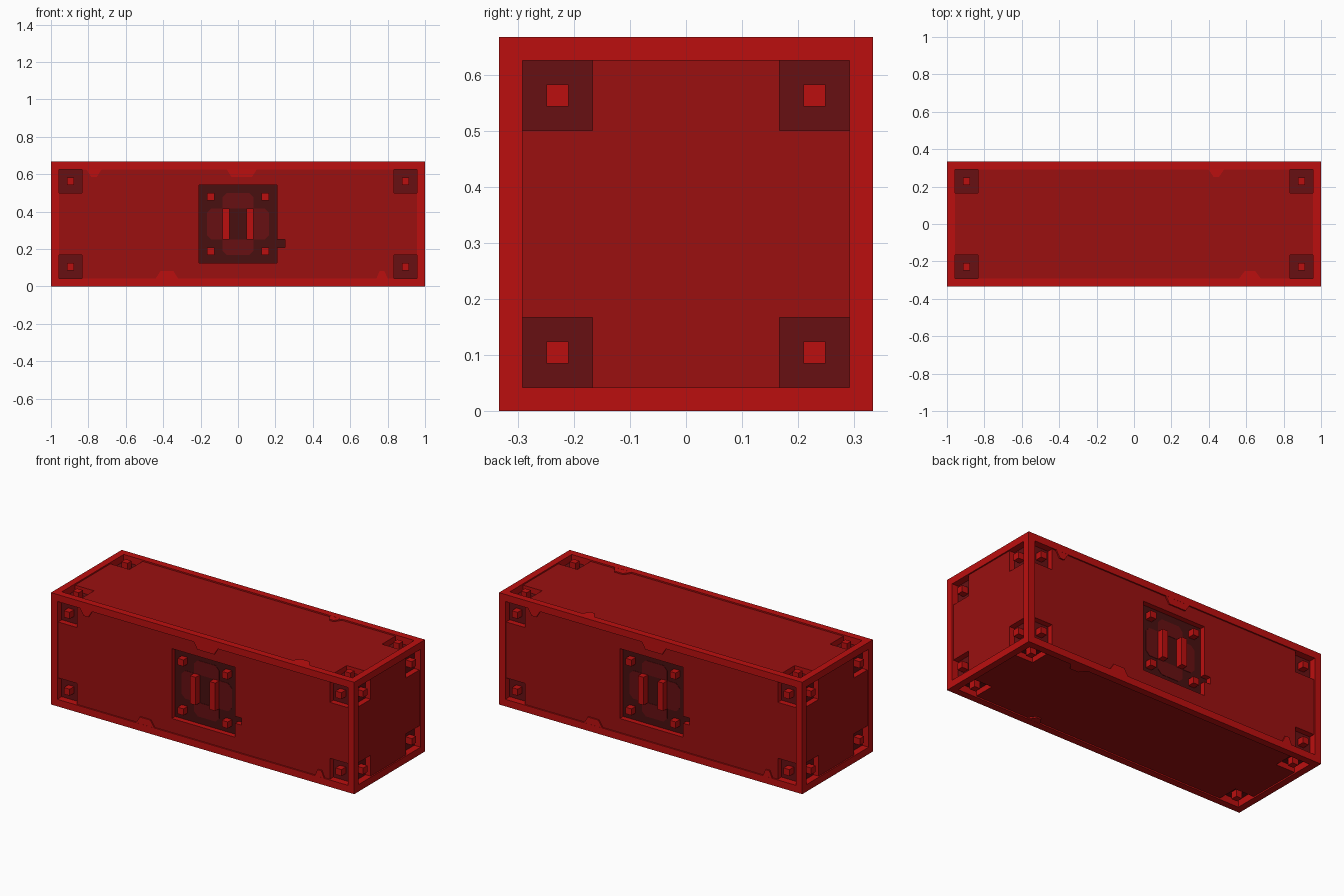
import bpy, bmesh
from mathutils import Matrix, Vector

if "Cube" in bpy.data.objects:
    bpy.data.objects.remove(bpy.data.objects["Cube"])

T = 1 / 24            # grid unit: frame width and pocket depth
L, S = 1.0, 1 / 3     # half length, half width / height
RECESS = 0.008        # panels sit just behind the frame


def material(name, rgb):
    m = bpy.data.materials.new(name)
    m.diffuse_color = (*rgb, 1)
    m.use_nodes = True
    m.node_tree.nodes["Principled BSDF"].inputs["Base Color"].default_value = m.diffuse_color
    return m


BRIGHT = material("bright_red", (0.50, 0.0048, 0.0048))
PANEL = material("panel_red", (0.325, 0.005, 0.005))
POCKET = material("pocket_maroon", (0.135, 0.005, 0.006))
DARK = material("hatch_dark", (0.066, 0.005, 0.005))


def finish(bm, name, mats):
    me = bpy.data.meshes.new(name)
    bm.to_mesh(me)
    bm.free()
    for m in mats:
        me.materials.append(m)
    ob = bpy.data.objects.new(name, me)
    bpy.context.collection.objects.link(ob)
    return ob


def boxes(name, items, mat):
    bm = bmesh.new()
    for centre, size in items:
        bmesh.ops.create_cube(bm, size=1, matrix=Matrix.Translation(centre) @ Matrix.Diagonal((*size, 1)))
    return finish(bm, name, [mat])


def plates(name, mtx, polys, d0, d1, cap, side):
    """Extrude counter-clockwise outlines on one side of the crate from depth d0 out to d1."""
    bm = bmesh.new()
    for pts in polys:
        lo = [bm.verts.new(mtx @ Vector((u, v, d0))) for u, v in pts]
        hi = [bm.verts.new(mtx @ Vector((u, v, d1))) for u, v in pts]
        bm.faces.new(hi)
        for i in range(len(pts)):
            j = (i + 1) % len(pts)
            if pts[i][0] == 0 and pts[j][0] == 0:
                continue  # hidden seam between panel halves
            bm.faces.new((lo[i], lo[j], hi[j], hi[i])).material_index = 1
    return finish(bm, name, [cap, side])


def rect(cu, cv, w, h):
    return [(cu - w / 2, cv - h / 2), (cu + w / 2, cv - h / 2), (cu + w / 2, cv + h / 2), (cu - w / 2, cv + h / 2)]


def mirror(pts):
    return [(-u, v) for u, v in reversed(pts)]


def side_matrix(u, v, half):
    u, v = Vector(u), Vector(v)
    n = u.cross(v)
    m = Matrix((u, v, n)).transposed().to_4x4()
    return Matrix.Translation(Vector((0, 0, S)) + n * half) @ m


# inner core: its surface is the floor of the pockets
boxes("inner_core", [((0, 0, S), (2 * (L - T), 2 * (S - T), 2 * (S - T)))], POCKET)

# outer frame of twelve bars
bars = []
for a in (-1, 1):
    for b in (-1, 1):
        bars.append(((0, a * (S - T / 2), S + b * (S - T / 2)), (2 * L, T, T)))
        bars.append(((a * (L - T / 2), 0, S + b * (S - T / 2)), (T, 2 * (S - T), T)))
        bars.append(((a * (L - T / 2), b * (S - T / 2), S), (T, T, 2 * (S - T))))
boxes("outer_frame", bars, BRIGHT)

# worn chips along the frame: centre, base half width, tip half width, edge
LONG_CHIPS = [(-0.77, 0.04, 0.015, 1), (0.02, 0.08, 0.055, 1), (-0.38, 0.06, 0.035, -1), (0.77, 0.03, 0.013, -1)]
TOP_CHIPS = [(0.44, 0.042, 0.014, 1), (0.62, 0.058, 0.028, -1)]


def chip(c, base, tip, s):
    e, i = s * (S - T), s * (S - 2 * T + 0.002)
    pts = [(c - base, e), (c + base, e), (c + tip, i), (c - tip, i)]
    return pts if s < 0 else pts[::-1]


sides = {
    "front": ((1, 0, 0), (0, 0, 1), S, L, LONG_CHIPS, True),
    "back": ((-1, 0, 0), (0, 0, 1), S, L, LONG_CHIPS, True),
    "right": ((0, 1, 0), (0, 0, 1), L, S, [], False),
    "left": ((0, -1, 0), (0, 0, 1), L, S, [], False),
    "top": ((1, 0, 0), (0, 1, 0), S, L, TOP_CHIPS, False),
    "bottom": ((1, 0, 0), (0, -1, 0), S, L, TOP_CHIPS, False),
}

for name, (u, v, half, wide, chips, hatch) in sides.items():
    m = side_matrix(u, v, half)
    W, H, p, h = wide - T, S - T, 3 * T, 5 * T
    # panel halves notched for the corner pockets, and for the hatch
    outer = [(0, -H), (W - p, -H), (W - p, -H + p), (W, -H + p),
             (W, H - p), (W - p, H - p), (W - p, H), (0, H)]
    inner, latch = [], []
    if hatch:
        inner = [(0, h), (h, h), (h, -h), (0, -h)]
        latch = [(h, -2 * T), (h + T, -2 * T), (h + T, -3 * T), (h, -3 * T)]
    right = outer + inner[:2] + latch + inner[2:]
    plates(name + "_panel", m, [right, mirror(outer + inner)], -T, -RECESS, PANEL, BRIGHT)
    if chips:
        plates(name + "_frame_chips", m, [chip(*c) for c in chips], -RECESS, -0.0005, BRIGHT, BRIGHT)

    # corner studs standing in the pockets
    studs = [rect(a * (wide - 2.5 * T), b * (S - 2.5 * T), 0.039, 0.039) for a in (-1, 1) for b in (-1, 1)]
    plates(name + "_corner_studs", m, studs, -T, 0, BRIGHT, BRIGHT)

    if hatch:
        # dark hatch floor with latch slot
        floor = [rect(0, 0, 2 * h, 2 * h), rect(h + T / 2, -2.5 * T, T, T)]
        plates(name + "_hatch_floor", m, floor, -T, -T + 0.002, DARK, DARK)
        # four lighter lobes around the dark centre
        lobe = [(2 * T, -2 * T), (3.4 * T, -2 * T), (4 * T, -1.4 * T),
                (4 * T, 1.4 * T), (3.4 * T, 2 * T), (2 * T, 2 * T)]
        lobes, pts = [], lobe
        for _ in range(4):
            lobes.append(pts)
            pts = [(-y, x) for x, y in pts]
        plates(name + "_hatch_lobes", m, lobes, -T, -T + 0.004, POCKET, POCKET)
        # hatch bolts and two upright handles
        bolts = [rect(a * 3.5 * T, b * 3.5 * T, 0.039, 0.039) for a in (-1, 1) for b in (-1, 1)]
        plates(name + "_hatch_bolts", m, bolts, -T, 0, BRIGHT, BRIGHT)
        grips = [rect(a * 1.55 * T, 0, 0.037, 4 * T) for a in (-1, 1)]
        plates(name + "_hatch_handles", m, grips, -T, 0, BRIGHT, BRIGHT)
